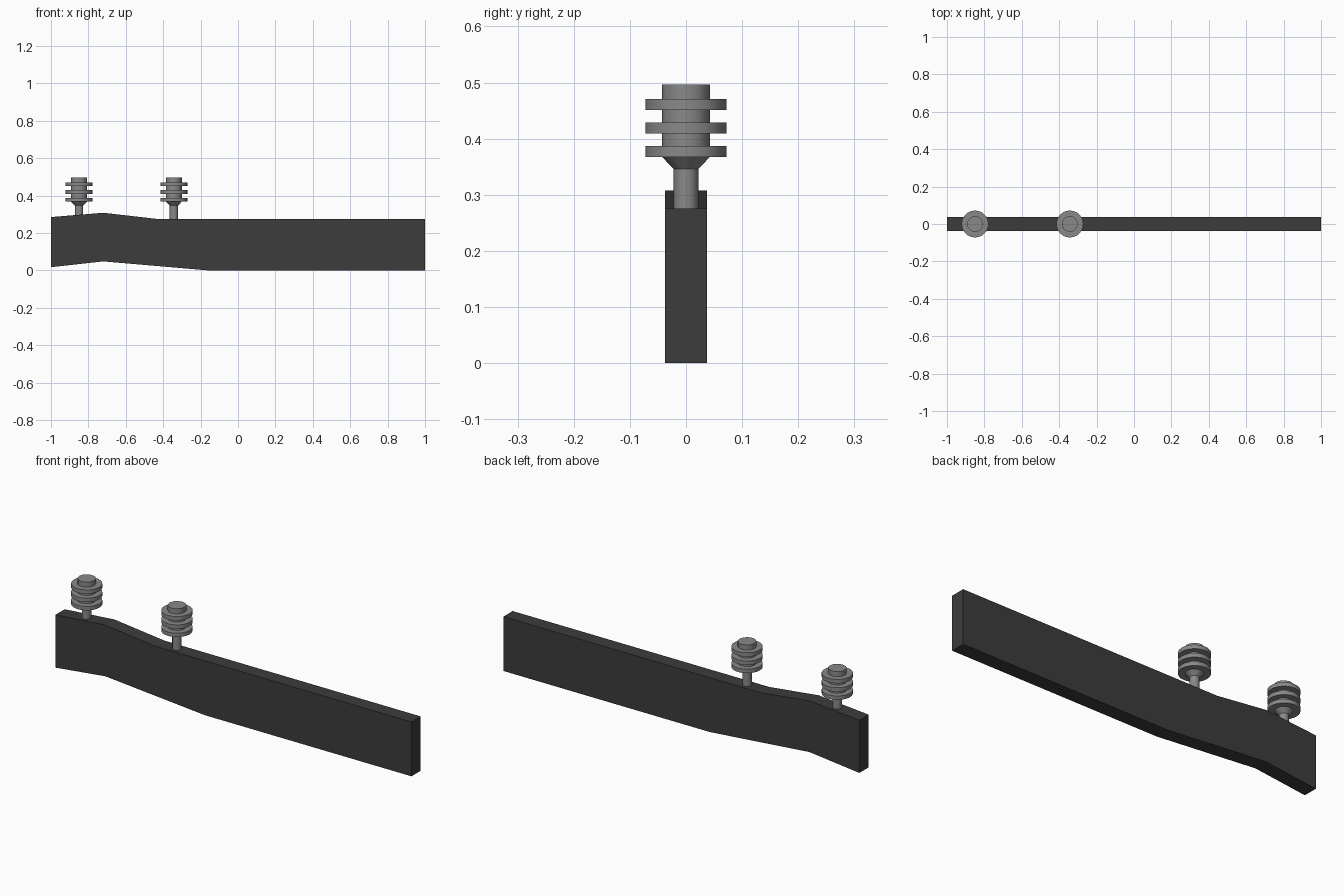
import bpy, bmesh
from math import cos, sin, pi

if "Cube" in bpy.data.objects:
    bpy.data.objects.remove(bpy.data.objects["Cube"])


def material(name, v):
    m = bpy.data.materials.new(name)
    m.diffuse_color = (v, v, v, 1)
    m.use_nodes = True
    m.node_tree.nodes["Principled BSDF"].inputs["Base Color"].default_value = m.diffuse_color
    return m


def make_object(name, bm, mat):
    bmesh.ops.recalc_face_normals(bm, faces=bm.faces)
    mesh = bpy.data.meshes.new(name)
    bm.to_mesh(mesh)
    bm.free()
    mesh.materials.append(mat)
    obj = bpy.data.objects.new(name, mesh)
    bpy.context.collection.objects.link(obj)
    return obj


def lathe(bm, x, profile, sides):
    """Closed solid of revolution from (radius, z) pairs."""
    rings = [[bm.verts.new((x + r * cos(2 * pi * i / sides), r * sin(2 * pi * i / sides), z))
              for i in range(sides)] for r, z in profile]
    for a, b in zip(rings, rings[1:]):
        for i in range(sides):
            j = (i + 1) % sides
            bm.faces.new((a[i], a[j], b[j], b[i]))
    bm.faces.new(rings[0][::-1])
    bm.faces.new(rings[-1])


dark = material("dark_beam", 0.045)
grey = material("insulator_grey", 0.25)

# Cranked beam: side outline extruded across its thickness
outline = [(-1, 0.017), (-0.72, 0.048), (-0.16, 0.0), (1, 0.0),
           (1, 0.276), (-0.44, 0.276), (-0.72, 0.308), (-1, 0.285)]
bm = bmesh.new()
face = bm.faces.new([bm.verts.new((x, -0.037, z)) for x, z in outline])
ext = bmesh.ops.extrude_face_region(bm, geom=[face])
bmesh.ops.translate(bm, vec=(0, 0.074, 0),
                    verts=[g for g in ext["geom"] if isinstance(g, bmesh.types.BMVert)])
make_object("beam", bm, dark)

# Two ribbed insulators on short posts
for name, x in (("outer", -0.85), ("inner", -0.343)):
    bm = bmesh.new()
    lathe(bm, x, [(0.022, 0.262), (0.022, 0.346), (0.043, 0.368), (0.043, 0.497)], 12)
    core = make_object(name + "_insulator_core", bm, grey)

    bm = bmesh.new()
    for z in (0.367, 0.409, 0.451):
        lathe(bm, x, [(0.072, z), (0.072, z + 0.02)], 24)
    discs = make_object(name + "_insulator_discs", bm, grey)

    for obj in (core, discs):
        bpy.ops.object.select_all(action="DESELECT")
        obj.select_set(True)
        bpy.context.view_layer.objects.active = obj
        bpy.ops.object.shade_smooth_by_angle(angle=0.6)
